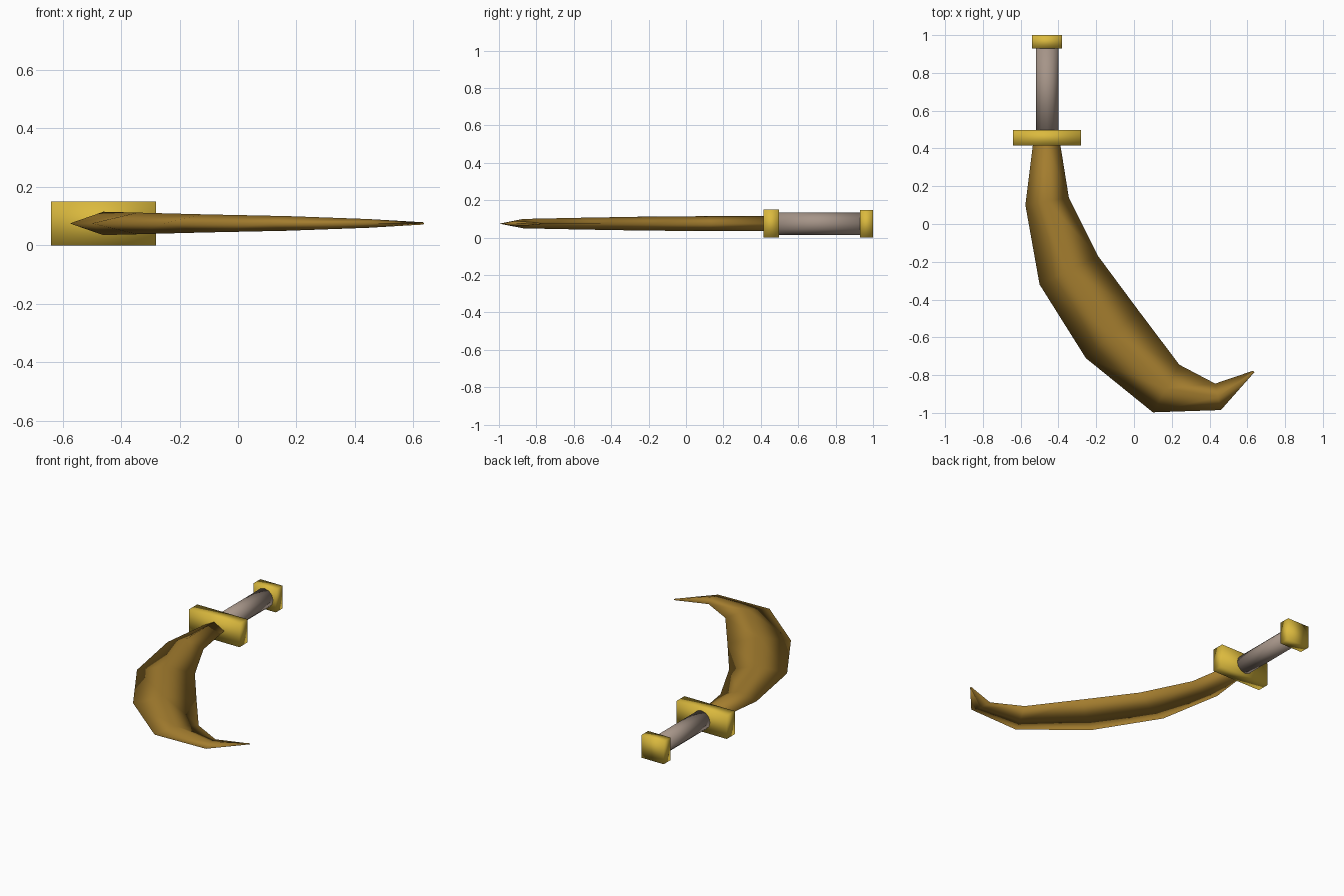
import bpy, bmesh, math
from mathutils import Matrix, Vector

if "Cube" in bpy.data.objects:
    bpy.data.objects.remove(bpy.data.objects["Cube"])

CX, CZ = -0.46, 0.075  # axis of the hilt


def material(name, rgb):
    m = bpy.data.materials.new(name)
    m.diffuse_color = (*[(c / 255) ** 2.2 for c in rgb], 1)
    m.use_nodes = True
    m.node_tree.nodes["Principled BSDF"].inputs["Base Color"].default_value = m.diffuse_color
    return m


bronze = material("bronze", (162, 124, 50))
gold = material("gold", (218, 184, 64))
grip = material("grey_brown", (164, 147, 135))


def finish(bm, name, mat):
    bmesh.ops.recalc_face_normals(bm, faces=bm.faces)
    for f in bm.faces:
        f.smooth = True
    me = bpy.data.meshes.new(name)
    bm.to_mesh(me)
    bm.free()
    me.materials.append(mat)
    ob = bpy.data.objects.new(name, me)
    bpy.context.collection.objects.link(ob)


def box(name, width, y0, y1, height):
    bm = bmesh.new()
    bmesh.ops.create_cube(bm, size=1, matrix=Matrix.Translation((CX, (y0 + y1) / 2, CZ))
                          @ Matrix.Diagonal((width, y1 - y0, height, 1)))
    finish(bm, name, gold)


# Guard and pommel blocks
box("guard", 0.36, 0.415, 0.497, 0.15)
box("pommel", 0.16, 0.93, 1.0, 0.146)

# Round grip
bm = bmesh.new()
bmesh.ops.create_cone(bm, cap_ends=True, segments=12, radius1=0.06, radius2=0.06, depth=0.45,
                      matrix=Matrix.Translation((CX, 0.715, CZ)) @ Matrix.Rotation(math.pi / 2, 4, 'X'))
finish(bm, "grip", grip)

# Curved blade: diamond sections given by outer edge, inner edge, half thickness
sections = [
    ((-0.535, 0.42), (-0.39, 0.42), 0.04),
    ((-0.575, 0.10), (-0.345, 0.14), 0.04),
    ((-0.50, -0.32), (-0.19, -0.17), 0.037),
    ((-0.255, -0.71), (0.025, -0.46), 0.031),
    ((0.10, -0.997), (0.24, -0.745), 0.025),
    ((0.46, -0.985), (0.43, -0.845), 0.015),
    ((0.637, -0.785), (0.63, -0.777), 0.004),
]
bm = bmesh.new()
rings = []
for a, b, h in sections:
    a, b = Vector((*a, CZ)), Vector((*b, CZ))
    mid, up = (a + b) / 2, Vector((0, 0, h))
    rings.append([bm.verts.new(p) for p in (a, mid + up, b, mid - up)])
for r, s in zip(rings, rings[1:]):
    for i in range(4):
        j = (i + 1) % 4
        bm.faces.new((r[i], r[j], s[j], s[i]))
bm.faces.new(rings[0])
bm.faces.new(rings[-1])
finish(bm, "blade", bronze)
